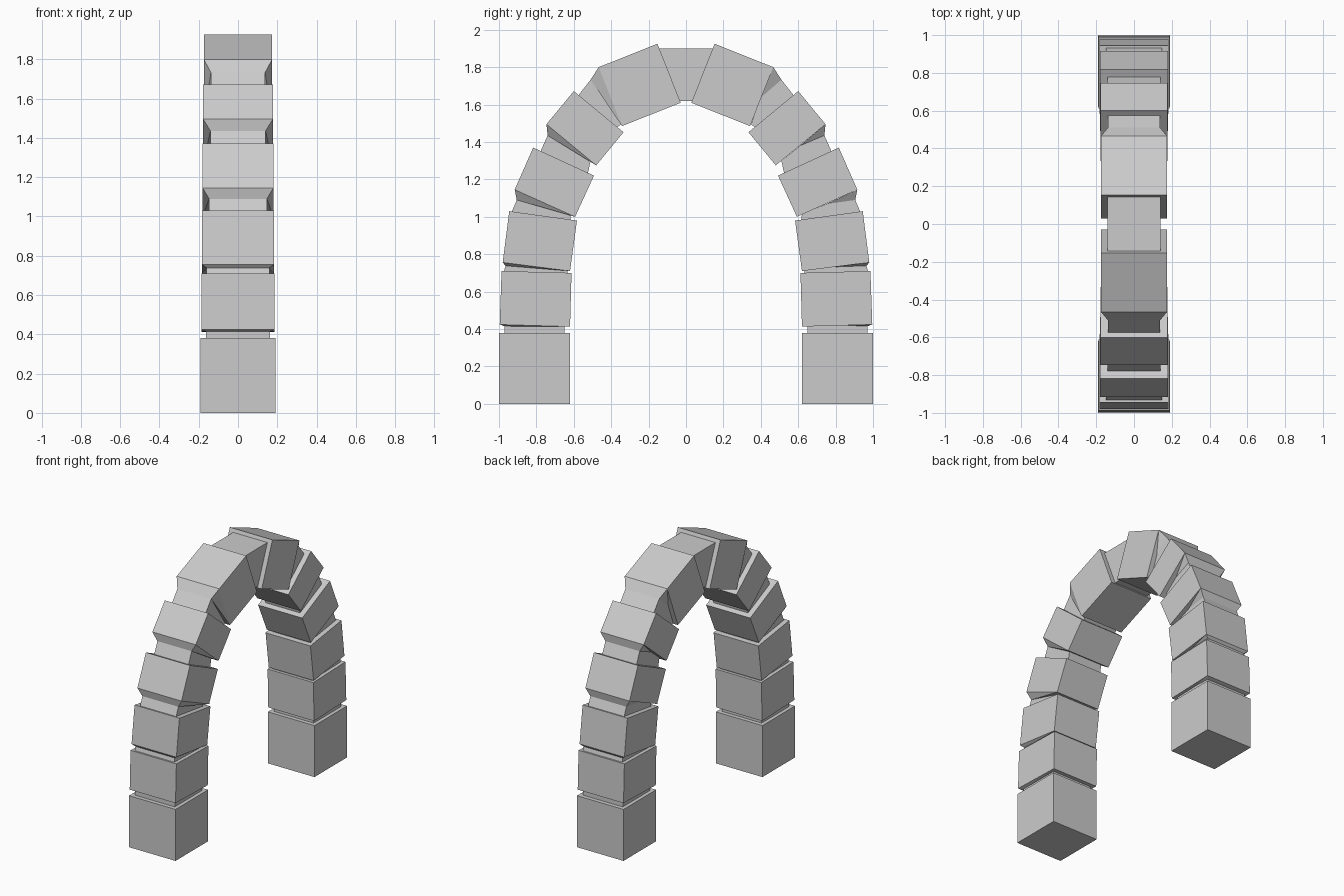
import bpy
import bmesh

default_cube = bpy.data.objects.get("Cube")
if default_cube:
    bpy.data.objects.remove(default_cube, do_unlink=True)

# One plain stone colour
stone = bpy.data.materials.new("grey stone")
stone.use_nodes = True
stone.diffuse_color = (0.6, 0.6, 0.6, 1)
shader = next(n for n in stone.node_tree.nodes if n.type == "BSDF_PRINCIPLED")
shader.inputs["Base Color"].default_value = stone.diffuse_color


def add_solid(name, side, *outlines):
    """Convex solid spanned by (half width, profile points) pairs, side = +1 back, -1 front."""
    bm = bmesh.new()
    for half_width, profile in outlines:
        for y, z in profile:
            for x in (-half_width, half_width):
                bm.verts.new((x, side * y, z))
    hull = bmesh.ops.convex_hull(bm, input=bm.verts)
    loose = {v for v in hull["geom_interior"] + hull["geom_unused"]
             if isinstance(v, bmesh.types.BMVert)}
    bmesh.ops.delete(bm, geom=list(loose), context="VERTS")
    bmesh.ops.dissolve_limit(bm, angle_limit=0.005, verts=bm.verts, edges=bm.edges)
    bmesh.ops.recalc_face_normals(bm, faces=bm.faces)
    mesh = bpy.data.meshes.new(name)
    bm.to_mesh(mesh)
    bm.free()
    mesh.materials.append(stone)
    obj = bpy.data.objects.new(name, mesh)
    bpy.context.collection.objects.link(obj)
    return obj


# Blocks from the ground up: half width, then inner bottom, outer bottom, outer top, inner top
blocks = [
    (0.19, [(0.62, 0), (1, 0), (1, 0.38), (0.62, 0.38)]),
    (0.187, [(0.62, 0.413), (0.996, 0.424), (0.986, 0.71), (0.612, 0.70)]),
    (0.183, [(0.62, 0.71), (0.98, 0.756), (0.945, 1.03), (0.583, 0.98)]),
    (0.18, [(0.593, 1.0), (0.916, 1.145), (0.817, 1.37), (0.492, 1.22)]),
    (0.177, [(0.48, 1.275), (0.746, 1.495), (0.6, 1.672), (0.334, 1.452)]),
    (0.174, [(0.342, 1.485), (0.467, 1.80), (0.153, 1.925), (0.028, 1.61)]),
]

# Necks between blocks: half width, outer top, middle top, inner top, inner bottom, outer bottom
necks = [
    (0.163, [(0.97, 0.415), (0.85, 0.42), (0.65, 0.42), (0.65, 0.37), (0.97, 0.37)]),
    (0.16, [(0.965, 0.738), (0.79, 0.732), (0.635, 0.715), (0.63, 0.69), (0.975, 0.70)]),
    (0.147, [(0.905, 1.09), (0.75, 1.068), (0.62, 1.015), (0.615, 0.975), (0.935, 1.02)]),
    (0.14, [(0.74, 1.435), (0.61, 1.38), (0.51, 1.30), (0.525, 1.23), (0.78, 1.345)]),
    (0.138, [(0.51, 1.733), (0.40, 1.637), (0.348, 1.495), (0.37, 1.475), (0.575, 1.65)]),
]

for side, label in ((-1, "front"), (1, "back")):
    for i, block in enumerate(blocks):
        add_solid(f"{label}_block_{i + 1}", side, block)
    for i, (width, neck) in enumerate(necks):
        add_solid(f"{label}_neck_{i + 1}", side, (width, neck))
        # Sloped collar running from the block above down to the neck
        upper_width, upper = blocks[i + 1]
        inner, outer = upper[:2]
        if side < 0:
            add_solid(f"{label}_collar_{i + 1}", side,
                      (upper_width, [inner, outer]), (width, neck[:1]))
        else:
            add_solid(f"{label}_collar_{i + 1}", side,
                      (upper_width, [outer]), (width, neck[:2]))

# Narrow keystone at the crown
add_solid("keystone", 1, (0.14, [(-0.145, 1.9), (0.145, 1.9), (0.034, 1.62), (-0.034, 1.62)]))
